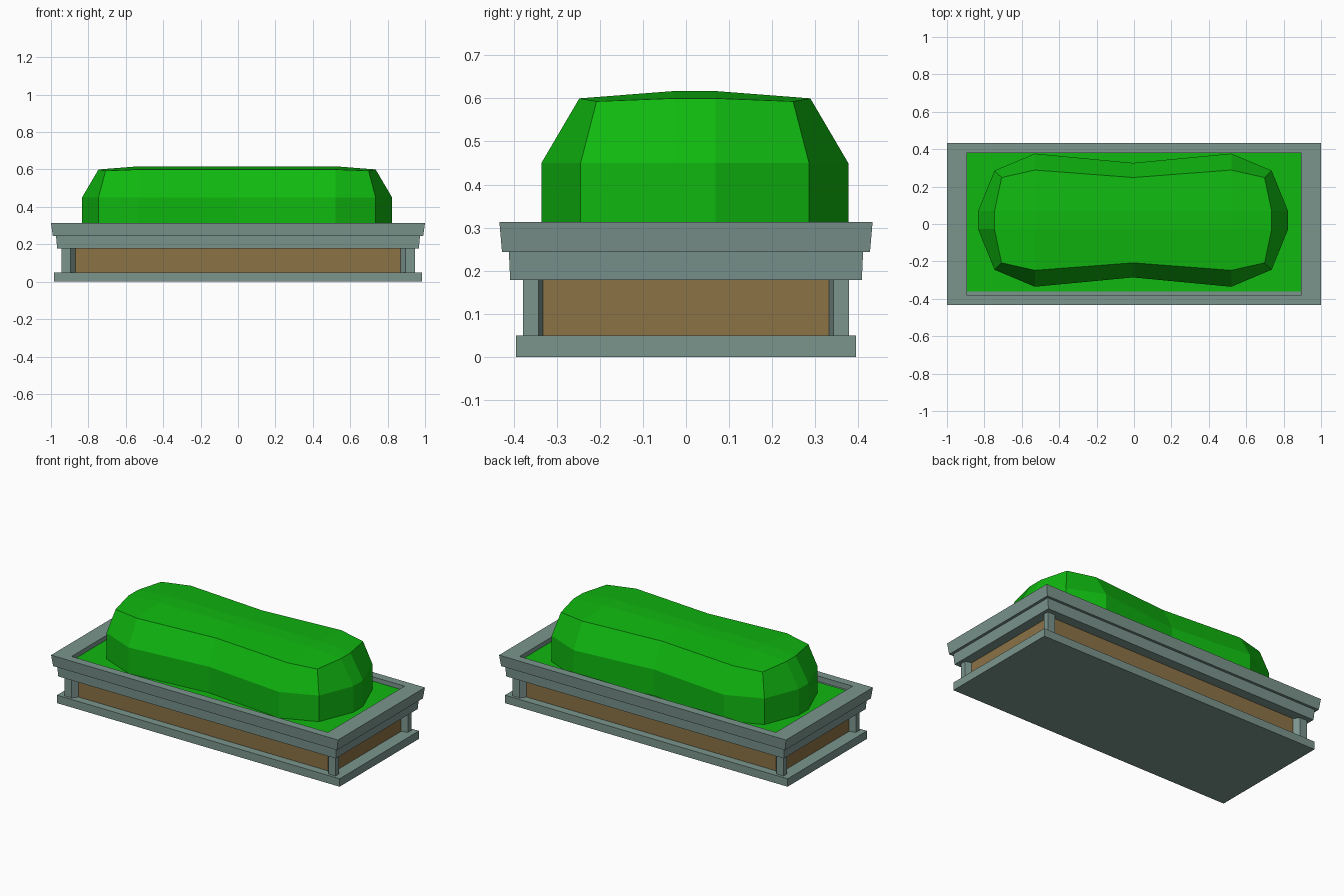
import bpy, bmesh

cube = bpy.data.objects.get("Cube")
if cube:
    bpy.data.objects.remove(cube, do_unlink=True)


def material(name, rgb):
    m = bpy.data.materials.new(name)
    m.use_nodes = True
    m.diffuse_color = (*rgb, 1)
    m.node_tree.nodes["Principled BSDF"].inputs["Base Color"].default_value = (*rgb, 1)
    return m


STONE = material("grey_stone", (0.20, 0.30, 0.27))
WOOD = material("brown_wood", (0.26, 0.17, 0.06))
LEAF = material("leaf_green", (0.005, 0.48, 0.005))


def finish(name, bm, mat):
    bmesh.ops.recalc_face_normals(bm, faces=bm.faces)
    mesh = bpy.data.meshes.new(name)
    bm.to_mesh(mesh)
    bm.free()
    mesh.materials.append(mat)
    ob = bpy.data.objects.new(name, mesh)
    bpy.context.collection.objects.link(ob)
    return ob


def bridge(bm, low, high):
    n = len(low)
    for i in range(n):
        j = (i + 1) % n
        bm.faces.new((low[i], low[j], high[j], high[i]))


def stack(name, mat, loops, caps=True):
    """Skin a list of closed point loops, capping both ends."""
    bm = bmesh.new()
    rings = [[bm.verts.new(p) for p in loop] for loop in loops]
    for low, high in zip(rings, rings[1:]):
        bridge(bm, low, high)
    if caps:
        bm.faces.new(rings[0])
        bm.faces.new(rings[-1])
    return finish(name, bm, mat)


def rect(hx, hy, z):
    return [(-hx, -hy, z), (hx, -hy, z), (hx, hy, z), (-hx, hy, z)]


# Planter box: base, wooden sides, stepped rim with a sunken bed
stack("base_slab", STONE, [rect(0.985, 0.395, 0), rect(0.985, 0.395, 0.05)])
stack("wood_panels", WOOD, [rect(0.905, 0.345, 0.045), rect(0.905, 0.345, 0.185)])
stack("lower_rim", STONE, [rect(0.967, 0.408, 0.178), rect(0.973, 0.411, 0.244)])
stack("upper_rim", STONE, [rect(0.99, 0.427, 0.244), rect(1.0, 0.433, 0.313),
                           rect(0.894, 0.381, 0.313), rect(0.894, 0.381, 0.28)])

# Corner posts with splayed inner edges
section = [(0.945, 0.378), (0.895, 0.378), (0.87, 0.345),
           (0.87, 0.332), (0.905, 0.332), (0.945, 0.342)]
for sx, side in ((-1, "right"), (1, "left")):
    for sy, end in ((-1, "front"), (1, "back")):
        stack(f"post_{end}_{side}", STONE,
              [[(sx * x, sy * y, z) for x, y in section] for z in (0.05, 0.178)])

# Grass bed, set slightly toward the back
bm = bmesh.new()
bm.faces.new([bm.verts.new(p) for p in
              ((-0.893, -0.361, 0.286), (0.893, -0.361, 0.286),
               (0.893, 0.38, 0.286), (-0.893, 0.38, 0.286))])
finish("grass_bed", bm, LEAF)

# Hedge: one quarter outline mirrored into a peanut-shaped ring
CX, CY = -0.005, 0.0205


def hedge_ring(quarter):
    back = quarter + [(-x, y, z) for x, y, z in quarter[-2::-1]]
    ring = back + [(-x, -y, z) for x, y, z in back]
    # The waist point is shared only across the front and back
    return [(x + CX, y + CY, z) for x, y, z in ring]


def outline(end, corner, hump, waist, z):
    pts = [end, corner, hump, waist]
    return hedge_ring([(x, y, z[i]) for i, (x, y) in enumerate(pts)])


wide = [(0.829, 0.048), (0.741, 0.265), (0.525, 0.356), (0, 0.306)]
narrow = [(0.741, 0.048), (0.703, 0.228), (0.525, 0.268), (0, 0.228)]
bm = bmesh.new()
rings = [[bm.verts.new(p) for p in outline(*pts, z)] for pts, z in
         ((wide, [0.284] * 4), (wide, [0.45] * 4),
          (narrow, [0.6, 0.593, 0.6, 0.6]))]
for low, high in zip(rings, rings[1:]):
    bridge(bm, low, high)

# Gently crowned top around a flat central strip
top = rings[-1]
crown = {(i, s): bm.verts.new((CX + i * 0.525, CY + s * 0.048, 0.617))
         for i in (1, 0, -1) for s in (1, -1)}
c = crown
for s, t in ((1, top[:7]), (-1, top[7:][::-1])):
    bm.faces.new((t[0], t[1], t[2], c[1, s]))
    bm.faces.new((t[2], t[3], c[0, s], c[1, s]))
    bm.faces.new((t[3], t[4], c[-1, s], c[0, s]))
    bm.faces.new((t[4], t[5], t[6], c[-1, s]))
for a, b in ((1, 0), (0, -1)):
    bm.faces.new((c[a, 1], c[b, 1], c[b, -1], c[a, -1]))
bm.faces.new((top[0], c[1, 1], c[1, -1], top[13]))
bm.faces.new((top[6], top[7], c[-1, -1], c[-1, 1]))
finish("hedge", bm, LEAF)
